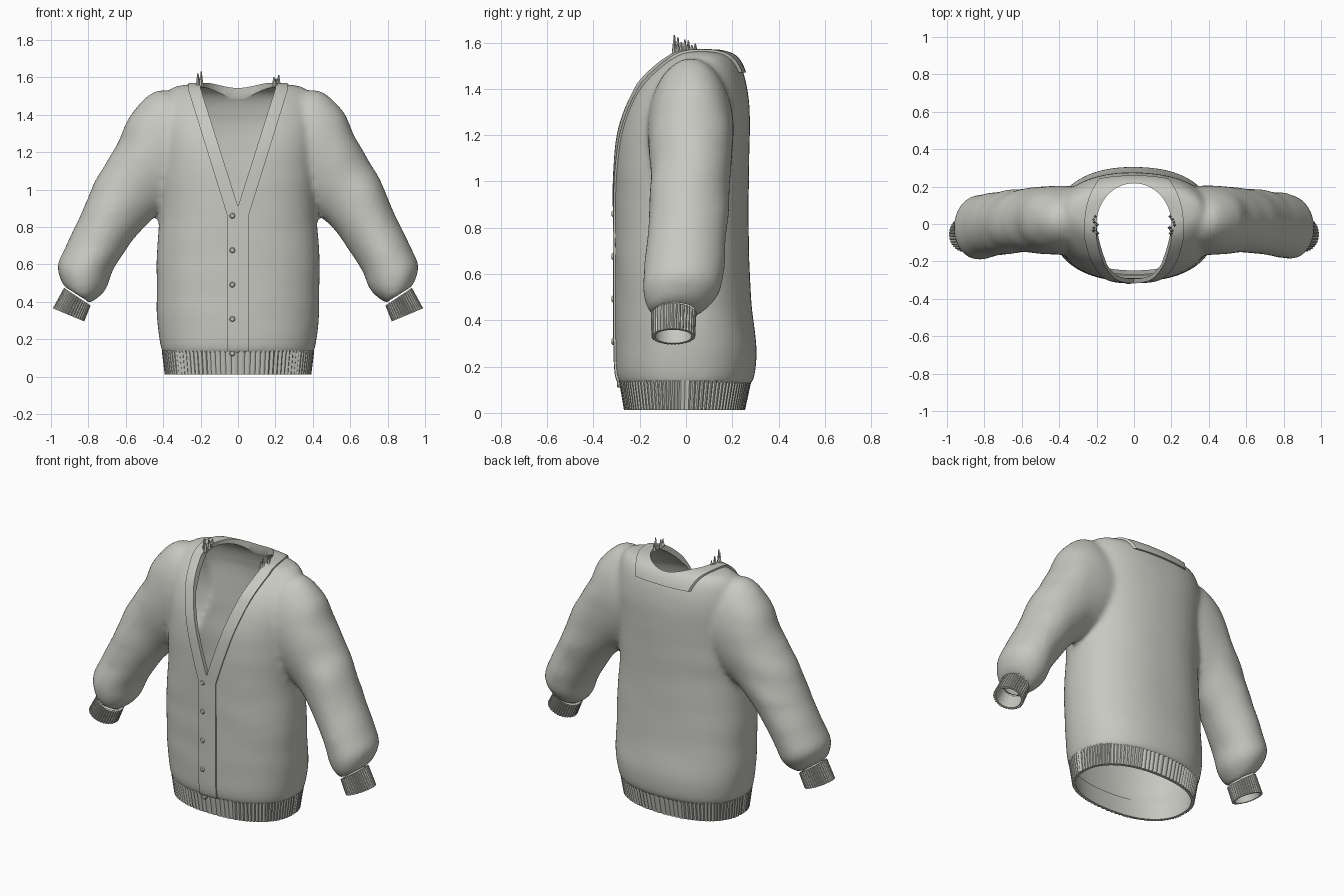
import bpy, bmesh, random
from math import sin, cos, pi, copysign
from mathutils import Vector, noise

random.seed(4)
if "Cube" in bpy.data.objects:
    bpy.data.objects.remove(bpy.data.objects["Cube"])

wool = bpy.data.materials.new("grey_wool")
wool.use_nodes = True
wool.diffuse_color = (0.58, 0.58, 0.54, 1)
wool.node_tree.nodes["Principled BSDF"].inputs["Base Color"].default_value = (0.58, 0.58, 0.54, 1)


def to_object(bm, name):
    bmesh.ops.recalc_face_normals(bm, faces=bm.faces)
    mesh = bpy.data.meshes.new(name)
    bm.to_mesh(mesh)
    bm.free()
    ob = bpy.data.objects.new(name, mesh)
    bpy.context.collection.objects.link(ob)
    mesh.materials.append(wool)
    return ob


def loft(bm, rings, wrap=False):
    """Skin a list of closed rings; cap the ends, or join last to first."""
    rows = [[bm.verts.new(p) for p in r] for r in rings]
    pairs = list(zip(rows, rows[1:])) + ([(rows[-1], rows[0])] if wrap else [])
    for a, b in pairs:
        for i in range(len(a)):
            j = (i + 1) % len(a)
            bm.faces.new((a[i], a[j], b[j], b[i]))
    if not wrap:
        bm.faces.new(rows[0])
        bm.faces.new(rows[-1])


def spline(rows, steps=5):
    """Catmull-Rom through rows of numbers."""
    out = []
    for k in range(len(rows) - 1):
        quad = zip(rows[max(k - 1, 0)], rows[k], rows[k + 1], rows[min(k + 2, len(rows) - 1)])
        quad = list(quad)
        for s in range(steps):
            t = s / steps
            out.append([b + 0.5 * t * (c - a + t * (2 * a - 5 * b + 4 * c - d + t * (3 * (b - c) + d - a)))
                        for a, b, c, d in quad])
    return out + [list(rows[-1])]


def apply_modifiers(ob):
    deps = bpy.context.evaluated_depsgraph_get()
    mesh = bpy.data.meshes.new_from_object(ob.evaluated_get(deps))
    ob.modifiers.clear()
    ob.data = mesh
    mesh.materials.clear()
    mesh.materials.append(wool)


def boolean(ob, other, operation):
    mod = ob.modifiers.new("cut", 'BOOLEAN')
    mod.operation, mod.solver, mod.object = operation, 'MANIFOLD', other
    apply_modifiers(ob)


# Torso sections: height, half width, front y, back y
TORSO = [(0.12, 0.40, -0.285, 0.28), (0.17, 0.415, -0.30, 0.298), (0.28, 0.43, -0.305, 0.305),
         (0.45, 0.435, -0.306, 0.285), (0.65, 0.435, -0.307, 0.274), (0.87, 0.42, -0.307, 0.27),
         (1.05, 0.42, -0.307, 0.273), (1.2, 0.425, -0.293, 0.275), (1.32, 0.43, -0.262, 0.275),
         (1.42, 0.42, -0.21, 0.262), (1.5, 0.39, -0.135, 0.235), (1.545, 0.35, -0.07, 0.195),
         (1.562, 0.27, -0.02, 0.14)]
# Sleeve sections: outer x z, inner x z, centre y, half depth
SLEEVE = [(0.28, 1.50, 0.25, 1.0, 0.02, 0.18), (0.43, 1.53, 0.36, 0.90, 0.02, 0.185),
          (0.56, 1.42, 0.44, 0.855, 0.02, 0.18), (0.66, 1.22, 0.50, 0.80, 0.02, 0.17),
          (0.77, 1.03, 0.56, 0.73, 0.01, 0.17), (0.85, 0.85, 0.62, 0.64, 0.0, 0.168),
          (0.92, 0.70, 0.675, 0.55, -0.01, 0.172), (0.963, 0.60, 0.71, 0.47, -0.02, 0.17),
          (0.95, 0.52, 0.745, 0.425, -0.035, 0.14), (0.925, 0.478, 0.79, 0.39, -0.052, 0.1)]
CUFF = [(0.93, 0.475, 0.788, 0.38, -0.053, 0.098), (0.99, 0.365, 0.822, 0.295, -0.055, 0.095)]
ANGLES = [2 * pi * i / 64 for i in range(64)]


def torso_ring(z, w, front, back, off=0, angles=ANGLES, rib=lambda i: 0):
    mid, deep = (front + back) / 2, (back - front) / 2
    ring = []
    for i, a in enumerate(angles):
        o = off + rib(i)
        ring.append((copysign(abs(cos(a)) ** 0.88, cos(a)) * (w + o),
                     mid + copysign(abs(sin(a)) ** 0.88, sin(a)) * (deep + o), z))
    return ring


def sleeve_ring(sec, side, off=0, angles=ANGLES, rib=lambda i: 0):
    ox, oz, ix, iz, cy, deep = sec
    mid = Vector((side * (ox + ix) / 2, cy, (oz + iz) / 2))
    arm = Vector((side * (ox - ix) / 2, 0, (oz - iz) / 2))
    unit = arm.normalized()
    return [mid + unit * cos(a) * (arm.length + off + rib(i)) + Vector((0, sin(a) * (deep + off + rib(i)), 0))
            for i, a in enumerate(angles)]


def garment(name, off, extend=False):
    """Torso and sleeves fused into one soft solid, grown by off."""
    bm = bmesh.new()
    rows = spline(TORSO)
    rings = [torso_ring(z + (off if z > 1.4 else 0), w, f, b, off) for z, w, f, b in rows]
    if extend:
        rings.insert(0, torso_ring(0.03, *TORSO[0][1:], off))
    loft(bm, rings)
    for side in (-1, 1):
        secs = spline(SLEEVE)
        rings = [sleeve_ring(s, side, off) for s in secs]
        if extend:
            rings.append(sleeve_ring(CUFF[1], side, off))
        loft(bm, rings)
    ob = to_object(bm, name)
    mod = ob.modifiers.new("fuse", 'REMESH')
    mod.mode, mod.voxel_size = 'VOXEL', 0.016
    mod = ob.modifiers.new("soften", 'SMOOTH')
    mod.factor, mod.iterations = 0.5, 8
    apply_modifiers(ob)
    # Soft cloth folds, strongest on the sleeves
    for v in ob.data.vertices:
        p = v.co
        amount = 0.004 + 0.012 * min(max((abs(p.x) - 0.4) * 4, 0), 1)
        fade = min(max((p.z - 0.12) * 5, 0), 1) if abs(p.x) < 0.5 else min(max((0.92 - abs(p.x)) * 8, 0.2), 1)
        n = noise.noise(Vector((p.x * 4, p.y * 3, p.z * 7)))
        v.co = p + Vector(((0.6 if p.x > 0 else -0.6), 0.5 if p.y > 0 else -0.5, 0.3)) * n * amount * fade
    return ob


def prism(name, outline):
    bm = bmesh.new()
    loft(bm, [[(x, y, z) for x, z in outline] for y in (-0.6, 0.02)])
    return to_object(bm, name)


def neck_well(name, rx, ry, bottom):
    bm = bmesh.new()
    loft(bm, [[(rx * cos(a), ry * sin(a), z) for a in ANGLES] for z in (bottom, 1.9)])
    return to_object(bm, name)


def mirrored(half):
    return half + [(-x, z) for x, z in reversed(half) if x]


# Main knitted body, hollowed and opened at the neck
body = garment("cardigan_body", 0)
lining = garment("lining_cutter", -0.016, True)
opening = prism("opening_cutter", mirrored([(0, 0.91), (0.2, 1.54), (0.205, 1.9)]))
well = neck_well("neck_cutter", 0.2, 0.218, 1.42)
for tool in (lining, opening, well):
    boolean(body, tool, 'DIFFERENCE')

# Raised button band and collar, following the body surface
band = garment("button_band", 0.009)
outline = prism("band_cutter", mirrored([(0.06, 0.135), (0.06, 0.87), (0.265, 1.53), (0.27, 1.9)]))
collar = neck_well("collar_cutter", 0.265, 0.34, 1.47)
boolean(outline, collar, 'UNION')
boolean(band, outline, 'INTERSECT')
for tool in (lining, opening, well):
    boolean(band, tool, 'DIFFERENCE')
for tool in (lining, opening, well, outline, collar):
    bpy.data.objects.remove(tool)


def rib_for(period, depth):
    return lambda i: -depth if i % period == 0 else 0


# Ribbed hem
parts = [body, band]
fine = [2 * pi * i / 288 for i in range(288)]
rib = rib_for(3, 0.006)
bm = bmesh.new()
low, high = (0.012, 0.392, -0.268, 0.255), (0.14, 0.408, -0.29, 0.283)
loft(bm, [torso_ring(*low, 0, fine, rib), torso_ring(*high, 0, fine, rib),
          torso_ring(*high, -0.02, fine), torso_ring(*low, -0.02, fine)], wrap=True)
parts.append(to_object(bm, "ribbed_hem"))

# Ribbed cuffs
fine = [2 * pi * i / 108 for i in range(108)]
for side, label in ((1, "left"), (-1, "right")):
    bm = bmesh.new()
    rib = rib_for(3, 0.005)
    top, end = CUFF
    loft(bm, [sleeve_ring(top, side, 0, fine, rib), sleeve_ring(end, side, 0, fine, rib),
              sleeve_ring(end, side, -0.016, fine), sleeve_ring(top, side, -0.016, fine)], wrap=True)
    parts.append(to_object(bm, label + "_cuff"))

    # Frayed threads where band meets collar
    bm = bmesh.new()
    for k in range(7):
        x, y = side * random.uniform(0.19, 0.22), -0.05 + 0.015 * k
        h = random.uniform(0.02, 0.065) * (1 - 0.08 * k)
        loft(bm, [[(x + r * cos(a), y + r * sin(a), z) for a in ANGLES[::16]]
                  for r, z in ((0.012, 1.55), (0.003, 1.57 + h))])
    parts.append(to_object(bm, label + "_threads"))

# Buttons
for k in range(5):
    bm = bmesh.new()
    z = 0.86 - 0.184 * k
    y = -0.312 if k < 4 else -0.29
    loft(bm, [[(-0.03 + r * cos(a), y + d, z + r * sin(a)) for a in ANGLES[::4]]
              for r, d in ((0.015, 0.012), (0.015, -0.004), (0.01, -0.009))])
    parts.append(to_object(bm, f"button_{k + 1}"))

bpy.ops.object.select_all(action='DESELECT')
for ob in parts:
    ob.select_set(True)
bpy.context.view_layer.objects.active = body
bpy.ops.object.shade_smooth_by_angle(angle=0.7)
